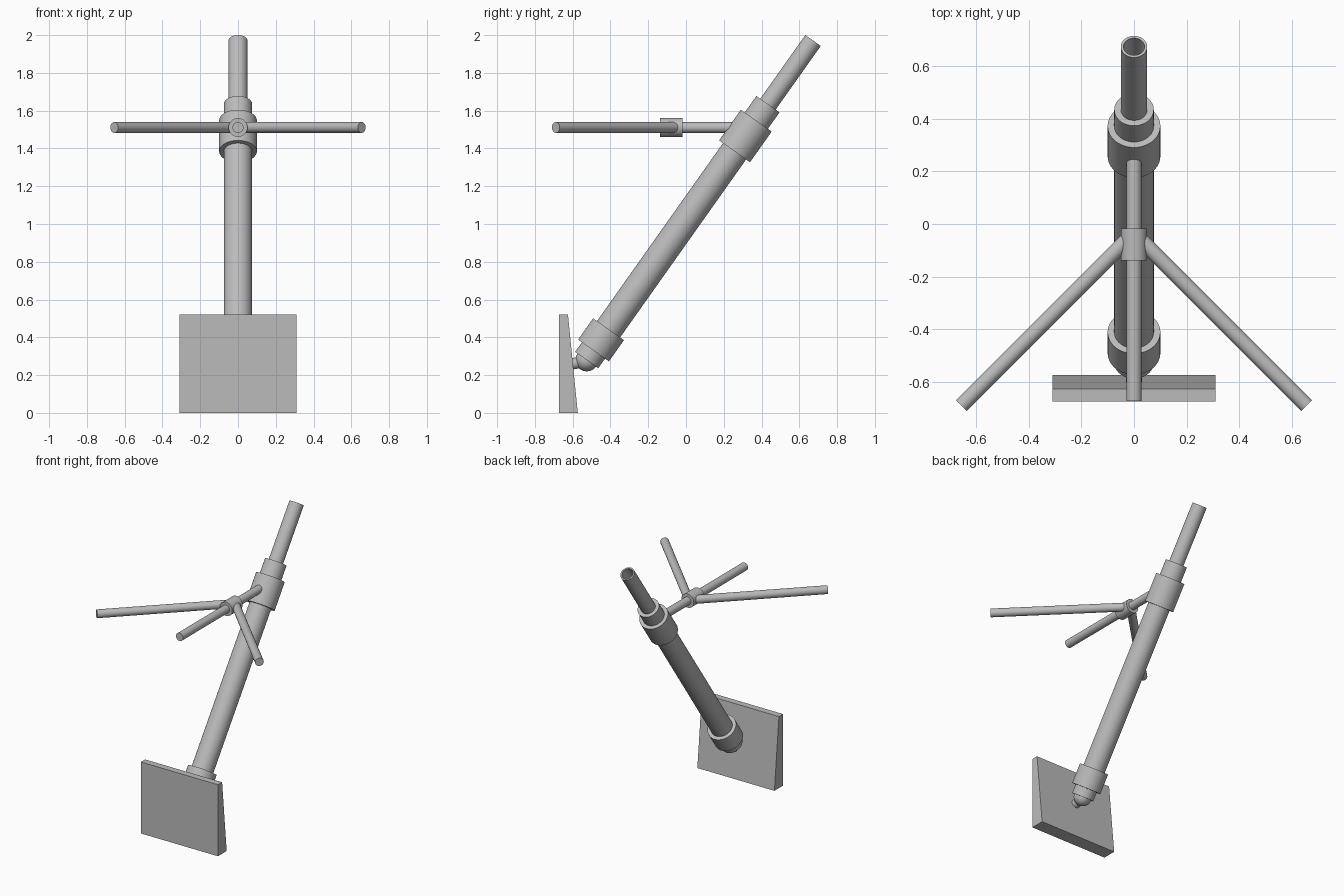
import bpy, bmesh, math
from mathutils import Vector

if "Cube" in bpy.data.objects:
    bpy.data.objects.remove(bpy.data.objects["Cube"])

grey = bpy.data.materials.new("mid grey")
grey.diffuse_color = (0.5, 0.5, 0.5, 1)
grey.use_nodes = True
grey.node_tree.nodes["Principled BSDF"].inputs["Base Color"].default_value = grey.diffuse_color


def finish(bm, name, smooth=True):
    bmesh.ops.recalc_face_normals(bm, faces=bm.faces)
    me = bpy.data.meshes.new(name)
    bm.to_mesh(me)
    bm.free()
    ob = bpy.data.objects.new(name, me)
    bpy.context.collection.objects.link(ob)
    me.materials.append(grey)
    if smooth:
        bpy.ops.object.select_all(action='DESELECT')
        ob.select_set(True)
        bpy.context.view_layer.objects.active = ob
        bpy.ops.object.shade_smooth_by_angle(angle=math.radians(35))
    return ob


def rod(name, a, b, r, bore=0, seg=48):
    """Cylinder from a to b; with a bore it is an open tube."""
    a, b = Vector(a), Vector(b)
    q = (b - a).to_track_quat('Z', 'Y')
    bm = bmesh.new()

    def ring(p, rad):
        return [bm.verts.new(p + q @ Vector((rad * math.cos(k), rad * math.sin(k), 0)))
                for k in (2 * math.pi * i / seg for i in range(seg))]

    rings = [ring(a, r), ring(b, r)]
    if bore:
        rings += [ring(b, bore), ring(a, bore), rings[0]]
    else:
        bm.faces.new(rings[0])
        bm.faces.new(rings[1])
    for r0, r1 in zip(rings, rings[1:]):
        for i in range(seg):
            j = (i + 1) % seg
            bm.faces.new((r0[i], r0[j], r1[j], r1[i]))
    return finish(bm, name)


# Leaning mast: every mast part is placed by distance along its axis
origin = Vector((0, -0.41, 0.443))
axis = Vector((0, 0.578, 0.816)).normalized()


def at(t):
    return origin + axis * t


rod("main_tube", at(-0.2), at(1.46), 0.075)
rod("inner_tube", at(1.40), at(1.873), 0.05, bore=0.04)
rod("lower_collar", at(-0.138), at(0), 0.1)
rod("upper_collar", at(1.154), at(1.353), 0.1)

# Ball joint and its stub into the foot plate
bm = bmesh.new()
bmesh.ops.create_uvsphere(bm, u_segments=32, v_segments=16, radius=0.06)
bmesh.ops.translate(bm, verts=bm.verts, vec=at(-0.2))
finish(bm, "ball_joint")
rod("ball_stub", (0, -0.63, 0.255), (0, -0.53, 0.272), 0.03, seg=32)

# Wedge-shaped foot plate
bm = bmesh.new()
profile = [(-0.673, 0), (-0.573, 0), (-0.625, 0.52), (-0.673, 0.52)]
face = bm.faces.new([bm.verts.new((-0.31, y, z)) for y, z in profile])
ext = bmesh.ops.extrude_face_region(bm, geom=[face])
bmesh.ops.translate(bm, vec=(0.62, 0, 0),
                    verts=[v for v in ext["geom"] if isinstance(v, bmesh.types.BMVert)])
finish(bm, "foot_plate", smooth=False)

# Three-pronged handle on a hub
H = 1.511
rod("handle_stem", (0, -0.672, H), (0, 0.3, H), 0.029, seg=32)
rod("handle_hub", (0, -0.138, H), (0, -0.018, H), 0.05)
for side, label in ((-1, "left"), (1, "right")):
    rod(label + "_handle", (side * 0.02, -0.054, H), (side * 0.655, -0.689, H), 0.029, seg=32)
